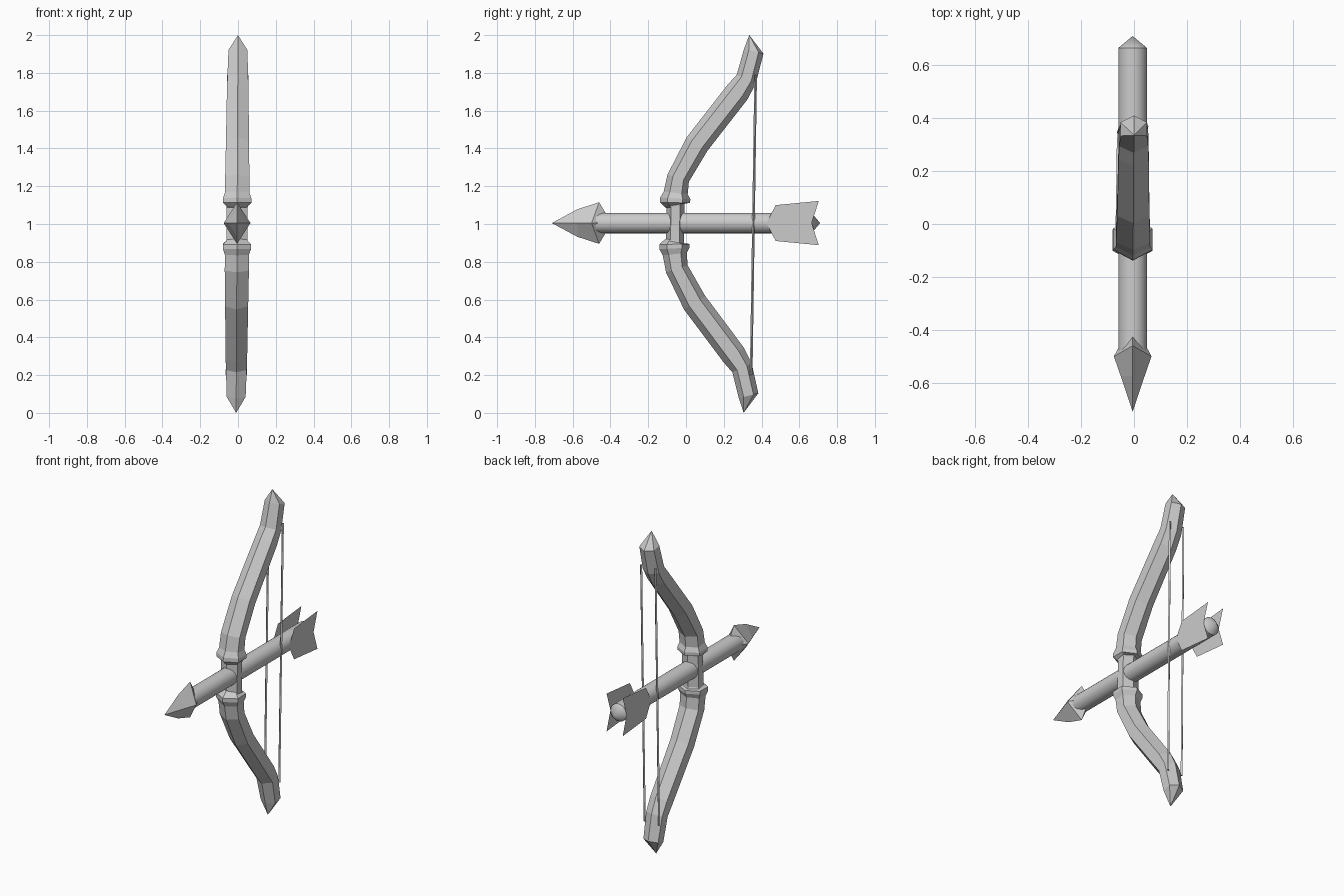
import bpy, math
from mathutils import Vector

if "Cube" in bpy.data.objects:
    bpy.data.objects.remove(bpy.data.objects["Cube"])

CX, CZ = -0.005, 1.005          # arrow axis


def lean(x, y, z):
    """The whole bow leans very slightly back and sideways."""
    return (x + CX + 0.005 * (z - 1), y + 0.015 * (z - 1), z)


def make(name, verts, faces, smooth=False):
    me = bpy.data.meshes.new(name)
    me.from_pydata([tuple(v) for v in verts], [], faces)
    me.update()
    ob = bpy.data.objects.new(name, me)
    bpy.context.collection.objects.link(ob)
    if smooth:
        bpy.context.view_layer.objects.active = ob
        ob.select_set(True)
        bpy.ops.object.shade_smooth_by_angle(angle=math.radians(35))
        ob.select_set(False)
    return ob


def loft(name, rings, start=None, end=None, smooth=False):
    """Skin equal-sized rings; close ends with an apex point or a flat cap."""
    n = len(rings[0])
    verts = [v for r in rings for v in r]
    faces = []
    for k in range(len(rings) - 1):
        for i in range(n):
            j = (i + 1) % n
            faces.append((k * n + i, k * n + j, (k + 1) * n + j, (k + 1) * n + i))
    for apex, base, flip in ((start, 0, True), (end, (len(rings) - 1) * n, False)):
        loop = [base + i for i in range(n)]
        if flip:
            loop.reverse()
        if apex is None:
            faces.append(loop)
        else:
            verts.append(apex)
            a = len(verts) - 1
            faces += [(loop[i], loop[(i + 1) % n], a) for i in range(n)]
    return make(name, verts, faces, smooth)


# Bow: hexagonal section swept along the upper half path, mirrored downward
# (y, height above middle, half width x, half depth)
upper = [(-0.057, 0.09, 0.056, 0.048),
         (-0.060, 0.098, 0.058, 0.056),
         (-0.060, 0.110, 0.075, 0.080),
         (-0.059, 0.132, 0.075, 0.080),
         (-0.057, 0.162, 0.064, 0.064),
         (-0.045, 0.24, 0.064, 0.060),
         (0.052, 0.42, 0.061, 0.066),
         (0.262, 0.695, 0.057, 0.066),
         (0.308, 0.765, 0.055, 0.056),
         (0.345, 0.912, 0.050, 0.053)]
path = [(y, -h, a, b) for y, h, a, b in reversed(upper)] + upper
rings = []
for k, (y, z, a, b) in enumerate(path):
    p0, p1 = path[max(k - 1, 0)], path[min(k + 1, len(path) - 1)]
    here = Vector((y, z))
    t = Vector((0, 0))
    for q, s in ((p0, -1), (p1, 1)):
        d = (Vector(q[:2]) - here) * s
        if d.length > 0:
            t += d.normalized()
    t.normalize()
    ny, nz = t.y, -t.x          # section depth direction
    ring = []
    for fx, fd in ((0, -1), (1, -0.5), (1, 0.5), (0, 1), (-1, 0.5), (-1, -0.5)):
        ring.append(lean(a * fx, y + ny * b * fd, 1.003 + z + nz * b * fd))
    rings.append(ring)
loft("bow", rings, lean(0, 0.32, 0.0), lean(0, 0.32, 2.0))

# Pair of thin bow strings
for side, tag in ((-1, "left"), (1, "right")):
    r = 0.007
    rr = [[lean(side * 0.049 + dx * r, 0.357 + dy * r, z)
           for dx, dy in ((1, 0), (0, 1), (-1, 0), (0, -1))] for z in (0.2, 1.79)]
    loft("string_" + tag, rr)

# Arrow shaft with conical nock
N = 24


def circle(y, r):
    return [(CX + r * math.cos(2 * math.pi * i / N), y,
             CZ - r * math.sin(2 * math.pi * i / N)) for i in range(N)]


loft("arrow_shaft", [circle(-0.49, 0.054), circle(0.665, 0.054)],
     end=(CX, 0.71, CZ), smooth=True)

# Four-sided arrow head with swept-back upper and lower barbs
# (side y, side half width, ridge y, ridge half height)
head = [(-0.575, 0.045, -0.575, 0.073), (-0.50, 0.071, -0.46, 0.11),
        (-0.46, 0.05, -0.425, 0.052)]
loft("arrow_head", [[(CX + w, ys, CZ), (CX, yr, CZ - h), (CX - w, ys, CZ), (CX, yr, CZ + h)]
                    for ys, w, yr, h in head], start=(CX, -0.71, CZ))

# Flat feathers on each side of the shaft
outline = [(0.425, 0), (0.475, -0.095), (0.703, -0.117), (0.665, 0),
           (0.703, 0.117), (0.475, 0.095)]
for side, tag in ((-1, "left"), (1, "right")):
    make("feather_" + tag, [(CX + side * 0.055, y, CZ + z) for y, z in outline],
         [(0, 1, 2, 3), (0, 3, 4, 5)])
